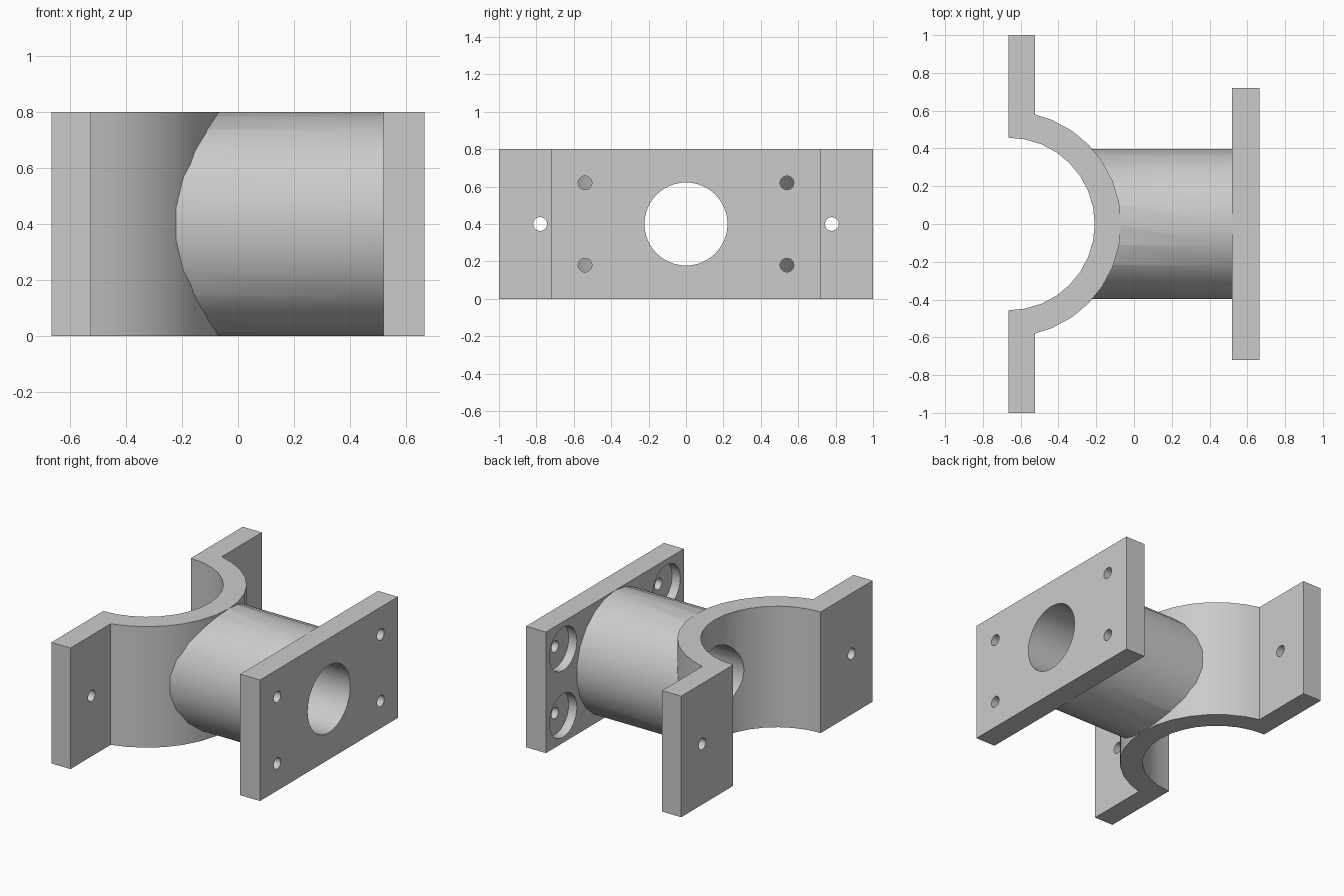
import bpy, bmesh
from math import cos, sin, pi, radians, sqrt
from mathutils import Matrix

cube = bpy.data.objects.get("Cube")
if cube:
    bpy.data.objects.remove(cube, do_unlink=True)

# Single plain grey
GREY = (0.6, 0.6, 0.6, 1)
grey = bpy.data.materials.new("plain_grey")
grey.use_nodes = True
grey.diffuse_color = GREY
grey.node_tree.nodes["Principled BSDF"].inputs["Base Color"].default_value = GREY

H = 0.8                       # height of the bracket
MID = H / 2
BACK, WING_FRONT = -0.665, -0.525
PLATE_BACK, PLATE_FRONT = 0.52, 0.665
INNER, OUTER = 0.457, 0.597   # saddle radii


def add_object(name, bm):
    bmesh.ops.recalc_face_normals(bm, faces=bm.faces)
    mesh = bpy.data.meshes.new(name)
    bm.to_mesh(mesh)
    bm.free()
    mesh.materials.append(grey)
    obj = bpy.data.objects.new(name, mesh)
    bpy.context.collection.objects.link(obj)
    return obj


def extrude_outline(name, points):
    bm = bmesh.new()
    face = bm.faces.new([bm.verts.new((x, y, 0)) for x, y in points])
    top = bmesh.ops.extrude_face_region(bm, geom=[face])["geom"]
    bmesh.ops.translate(bm, vec=(0, 0, H),
                        verts=[v for v in top if isinstance(v, bmesh.types.BMVert)])
    return add_object(name, bm)


def rod_x(name, x0, x1, y, z, radius, sides=32):
    """Cylinder lying along x."""
    bm = bmesh.new()
    bmesh.ops.create_cone(bm, cap_ends=True, segments=sides, radius1=radius,
                          radius2=radius, depth=x1 - x0,
                          matrix=Matrix.Translation(((x0 + x1) / 2, y, z))
                          @ Matrix.Rotation(pi / 2, 4, 'X')
                          @ Matrix.Rotation(pi / 2, 4, 'Y'))
    # Lay a corner of the polygon on the y axis
    return add_object(name, bm)


def cut(obj, cutters):
    for cutter in cutters:
        mod = obj.modifiers.new("cut", 'BOOLEAN')
        mod.operation, mod.solver, mod.object = 'DIFFERENCE', 'EXACT', cutter
    bpy.context.view_layer.update()
    result = obj.evaluated_get(bpy.context.evaluated_depsgraph_get())
    mesh = bpy.data.meshes.new_from_object(result)
    obj.modifiers.clear()
    obj.data = mesh
    for cutter in cutters:
        bpy.data.objects.remove(cutter, do_unlink=True)


def bore(x0, x1):
    return rod_x("bore_cutter", x0, x1, 0, MID, 0.222, 48)


def arc(radius, start, end, steps):
    angles = [start + (end - start) * i / steps for i in range(steps + 1)]
    return [(BACK + radius * cos(a), radius * sin(a)) for a in angles]


# Half-round saddle with two flat wings
step = pi / 16
wing_y = sqrt(OUTER ** 2 - (WING_FRONT - BACK) ** 2)
outline = arc(INNER, pi / 2, -pi / 2, 16)
outline += [(BACK, -1), (WING_FRONT, -1), (WING_FRONT, -wing_y)]
outline += arc(OUTER, -6 * step, 6 * step, 12)
outline += [(WING_FRONT, wing_y), (WING_FRONT, 1), (BACK, 1)]
saddle = extrude_outline("saddle", outline)
cut(saddle, [bore(-0.4, 0.2)]
    + [rod_x("wing_hole_cutter", -0.8, -0.4, y, MID, 0.037, 24) for y in (-0.78, 0.78)])

# Connecting tube, hollowed to fit around the saddle
tube = rod_x("tube", -0.4, PLATE_BACK, 0, MID, 0.4, 22)
clearance = bmesh.new()
bmesh.ops.create_cone(clearance, cap_ends=True, segments=32, radius1=0.56,
                      radius2=0.56, depth=2, matrix=Matrix.Translation((BACK, 0, MID)))
cut(tube, [add_object("clearance_cutter", clearance), bore(-0.6, 1)])

# Mounting plate with four counterbored holes
plate = extrude_outline("mounting_plate", [(PLATE_BACK, -0.72), (PLATE_FRONT, -0.72),
                                           (PLATE_FRONT, 0.72), (PLATE_BACK, 0.72)])
cutters = [bore(0.3, 0.9)]
for y in (-0.54, 0.54):
    for z in (0.18, 0.62):
        cutters.append(rod_x("bolt_hole_cutter", 0.3, 0.9, y, z, 0.037, 24))
        cutters.append(rod_x("counterbore_cutter", 0.4, PLATE_BACK + 0.06, y, z, 0.143))
cut(plate, cutters)

# Smooth curved walls, crisp edges
bpy.ops.object.select_all(action='DESELECT')
for part in (saddle, tube, plate):
    part.select_set(True)
bpy.context.view_layer.objects.active = tube
bpy.ops.object.shade_smooth_by_angle(angle=radians(30))
